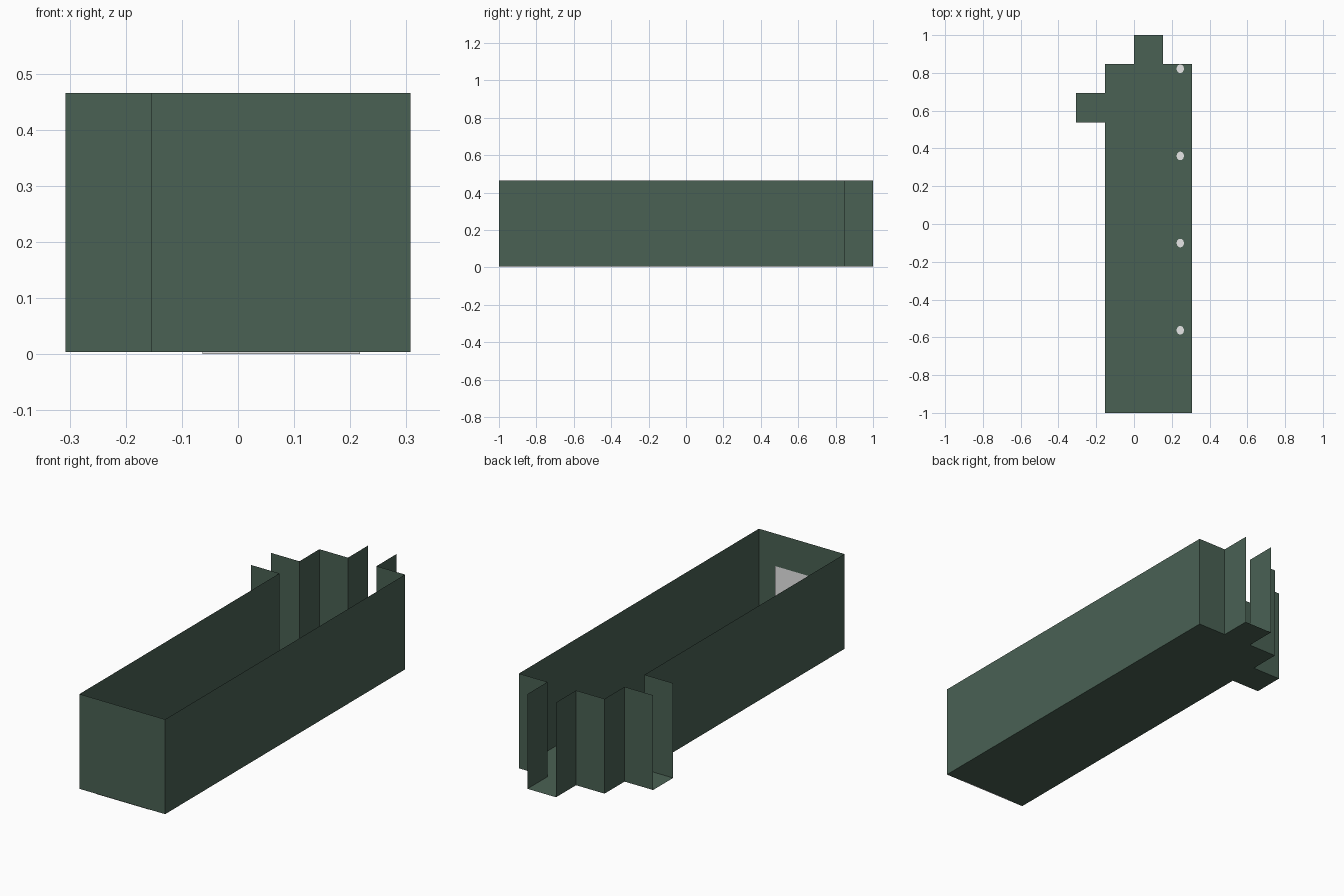
import bpy, bmesh, math

if "Cube" in bpy.data.objects:
    bpy.data.objects.remove(bpy.data.objects["Cube"])

U = 2 / 13          # floor-plan grid unit
FLOOR_Z = 0.004
TOP_Z = FLOOR_Z + 3 * U


def material(name, rgb):
    m = bpy.data.materials.new(name)
    m.diffuse_color = (*rgb, 1)
    m.use_nodes = True
    m.node_tree.nodes["Principled BSDF"].inputs["Base Color"].default_value = m.diffuse_color
    return m


green = material("dark green plaster", (0.068, 0.120, 0.088))
grey = material("light grey", (0.8, 0.8, 0.8))


def make(name, faces, mat):
    """Object made of flat faces, each given as a list of corner points."""
    bm = bmesh.new()
    for pts in faces:
        bm.faces.new([bm.verts.new(p) for p in pts])
    bmesh.ops.remove_doubles(bm, verts=bm.verts, dist=1e-5)
    me = bpy.data.meshes.new(name)
    bm.to_mesh(me)
    bm.free()
    me.materials.append(mat)
    ob = bpy.data.objects.new(name, me)
    bpy.context.collection.objects.link(ob)
    return ob


# Floor plan in grid units, counter-clockwise; two alcove ends stay open as doorways
plan = [(-1, -6.5), (2, -6.5), (2, 5.5), (1, 5.5), (1, 6.5), (0, 6.5),
        (0, 5.5), (-1, 5.5), (-1, 4.5), (-2, 4.5), (-2, 3.5), (-1, 3.5)]
doorways = {4, 9}
pts = [(x * U, y * U) for x, y in plan]

# Floor
make("floor", [[(x, y, FLOOR_Z) for x, y in pts]], green)

# Thin walls along the outline, facing inward
walls = []
for i, a in enumerate(pts):
    if i not in doorways:
        b = pts[(i + 1) % len(pts)]
        walls.append([(*b, FLOOR_Z), (*a, FLOOR_Z), (*a, TOP_Z), (*b, TOP_Z)])
make("walls", walls, green)

# Door panel on the inside of the front wall
x0, x1, y, h = -0.063, 0.217, -0.995, 0.31
make("door_panel", [[(x1, y, 0), (x0, y, 0), (x0, y, h), (x1, y, h)]], grey)

# Row of small round floor lights along the right wall
for k in range(4):
    cy = 0.822 - 3 * U * k
    ring = [(0.245 + 0.02 * math.cos(t * math.tau / 12),
             cy + 0.023 * math.sin(t * math.tau / 12), FLOOR_Z + 0.002)
            for t in range(12)]
    make(f"floor_light_{k + 1}", [ring], grey)
